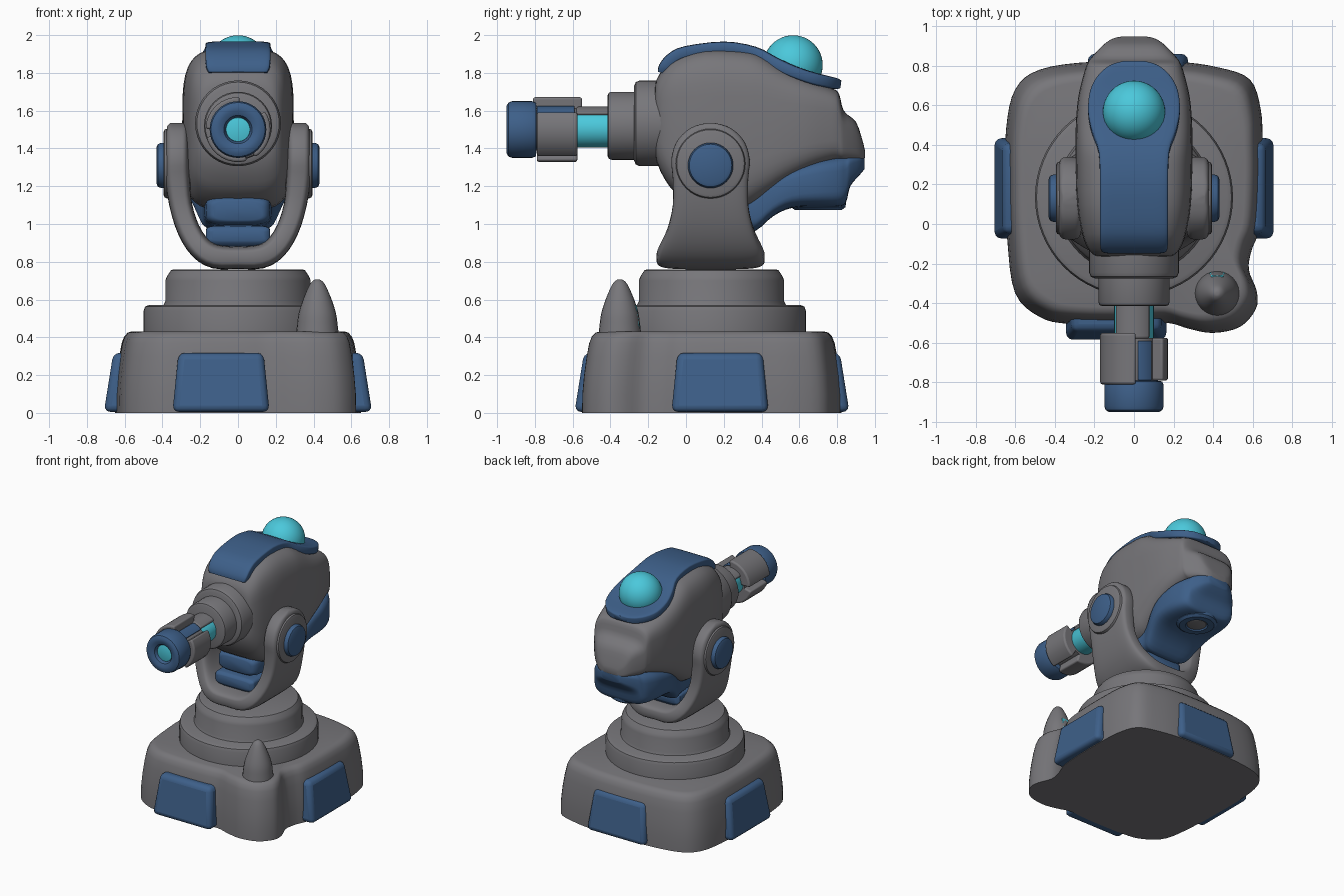
import bpy, bmesh, math
from mathutils import Vector

if "Cube" in bpy.data.objects:
    bpy.data.objects.remove(bpy.data.objects["Cube"])


def material(name, rgb):
    m = bpy.data.materials.new(name)
    m.diffuse_color = (*rgb, 1)
    m.use_nodes = True
    m.node_tree.nodes["Principled BSDF"].inputs["Base Color"].default_value = m.diffuse_color
    return m


GRAY = material("warm gray", (0.185, 0.182, 0.195))
BLUE = material("steel blue", (0.047, 0.115, 0.25))
CYAN = material("cyan glow", (0.07, 0.58, 0.71))


def finish(name, bm, mat, angle=35, bevel=0):
    bmesh.ops.recalc_face_normals(bm, faces=bm.faces[:])
    me = bpy.data.meshes.new(name)
    bm.to_mesh(me)
    bm.free()
    ob = bpy.data.objects.new(name, me)
    bpy.context.collection.objects.link(ob)
    me.materials.append(mat)
    for p in me.polygons:
        p.use_smooth = True
    me.set_sharp_from_angle(angle=math.radians(angle))
    if bevel:
        b = ob.modifiers.new("bevel", 'BEVEL')
        b.width, b.segments, b.limit_method = bevel, 3, 'ANGLE'
    return ob


def smooth(rows, n=3, closed=False):
    """Catmull-Rom interpolation of rows of numbers."""
    out, c = [], len(rows)
    for i in range(c if closed else c - 1):
        q = [rows[(i + k) % c] if closed else rows[min(max(i + k, 0), c - 1)] for k in (-1, 0, 1, 2)]
        for s in range(n):
            t = s / n
            out.append(tuple(0.5 * (2 * b + (d - a) * t + (2 * a - 5 * b + 4 * d - e) * t * t
                                    + (3 * b - a - 3 * d + e) * t ** 3) for a, b, d, e in zip(*q)))
    return out if closed else out + [rows[-1]]


def skin(name, rings, mat, angle=35):
    bm = bmesh.new()
    vs = [[bm.verts.new(p) for p in r] for r in rings]
    n = len(vs[0])
    for a, b in zip(vs, vs[1:]):
        for i in range(n):
            bm.faces.new((a[i], a[(i + 1) % n], b[(i + 1) % n], b[i]))
    bm.faces.new(vs[0])
    bm.faces.new(vs[-1])
    return finish(name, bm, mat, angle)


def ring(c, u, v, e, n=40):
    pts = []
    for i in range(n):
        a = math.tau * i / n
        x, y = math.cos(a), math.sin(a)
        pts.append(Vector(c) + Vector(u) * math.copysign(abs(x) ** (2 / e), x)
                   + Vector(v) * math.copysign(abs(y) ** (2 / e), y))
    return pts


def loft_y(name, rows, mat, e=4):
    """Rows of y, bottom z, top z, half width."""
    return skin(name, [ring((0, y, (b + t) / 2), (w, 0, 0), (0, 0, (t - b) / 2), e)
                       for y, b, t, w in smooth(rows)], mat, 50)


def lathe(name, prof, origin, axis, mat, n=40):
    """Profile of radius, height turned about an axis."""
    q = Vector(axis).to_track_quat('Z', 'Y')
    o = Vector(origin)
    rings = [[o + q @ Vector((r * math.cos(math.tau * i / n), r * math.sin(math.tau * i / n), h))
              for i in range(n)] for r, h in prof]
    return skin(name, rings, mat)


def disc(name, r, h, origin, axis, mat, c=0.02):
    return lathe(name, [(r, 0), (r, h - c), (r - 0.3 * c, h - 0.3 * c), (r - c, h)], origin, axis, mat)


def prism(name, lower, upper, mat, bevel):
    ob = skin(name, [lower, upper], mat)
    b = ob.modifiers.new("bevel", 'BEVEL')
    b.width, b.segments, b.limit_method = bevel, 3, 'ANGLE'
    return ob


# Base: rounded square with a bulging front right corner
outline = smooth([(-.646, .48), (-.65, .2), (-.64, -.08), (-.60, -.35), (-.475, -.47), (-.32, -.505),
                  (0, -.51), (.17, -.50), (.28, -.53), (.40, -.55), (.535, -.52), (.615, -.43),
                  (.62, -.34), (.58, -.23), (.595, -.13), (.635, -.02), (.65, .2), (.65, .4),
                  (.64, .58), (.585, .73), (.43, .79), (.2, .82), (-.2, .82), (-.475, .78), (-.6, .68)],
                 4, True)
levels = [(0, 1), (.1, .998), (.2, .985), (.3, .965), (.37, .945), (.405, .925), (.425, .895), (.432, .86)]
skin("base", [[(x * s, .14 + (y - .14) * s, z) for x, y in outline] for z, s in levels], GRAY, 60)

# Blue armour panels on the four sides of the base
for name, cx, cy, ang, d in (("front", -.09, -.59, -90, 0), ("right", .71, .18, 0, 0),
                             ("back", .02, .865, 90, 0), ("left", -.71, .18, 180, 0)):
    a = math.radians(ang)
    out, side = Vector((math.cos(a), math.sin(a), 0)), Vector((-math.sin(a), math.cos(a), 0))

    def quad(z, w, inset):
        c = Vector((cx, cy, z))
        return [c - out * i + side * s for i, s in ((.2, -w), (.2, w), (inset, w), (inset, -w))]
    prism(name + "_panel", quad(.005, .257, 0), quad(.318, .225, .05), BLUE, .035)

# Turntable tiers
lathe("lower_tier", [(.50, .40), (.50, .54), (.492, .562), (.47, .572)], (0, .135, 0), (0, 0, 1), GRAY, 64)
lathe("upper_tier", [(.40, .56), (.385, .59), (.385, .70), (.375, .725), (.355, .755), (.34, .76)],
      (0, .135, 0), (0, 0, 1), GRAY, 64)

# Corner spike with a small light behind it
lathe("corner_spike", smooth([(.115, .40), (.108, .46), (.098, .53), (.072, .61), (.04, .68), (.018, .703), (.004, .707)]),
      (.42, -.35, 0), (0, 0, 1), GRAY, 24)
prism("spike_light", [(x, y, .45) for x, y in ((.38, -.27), (.46, -.27), (.46, -.245), (.38, -.245))],
      [(x, y, .57) for x, y in ((.39, -.285), (.45, -.285), (.45, -.262), (.39, -.262))], CYAN, .005)

# Yoke: U-shaped sweep; rows of x, z, half depth, half thickness
arm = [(.12, .828, .285, .064), (.20, .875, .268, .062), (.262, .97, .228, .06), (.303, 1.1, .2, .06),
       (.32, 1.24, .2, .065), (.323, 1.34, .208, .065), (.323, 1.43, .183, .062),
       (.323, 1.49, .132, .056), (.323, 1.52, .08, .05), (.323, 1.535, .02, .035)]
path = smooth([(-r[0],) + r[1:] for r in reversed(arm)] + [(0, .822, .285, .06)] + arm)
rings = []
for i, (x, z, w, t) in enumerate(path):
    p, q = path[max(i - 1, 0)], path[min(i + 1, len(path) - 1)]
    n = Vector((-(q[1] - p[1]), 0, q[0] - p[0])).normalized()
    rings.append(ring((x, .13, z), (0, w, 0), n * t, 4.5))
skin("yoke", rings, GRAY, 60)

# Pivot bosses and hub caps on both arms
for s, n in ((-1, "left"), (1, "right")):
    disc(n + "_pivot_boss", .185, .05, (s * .345, .13, 1.32), (s, 0, 0), GRAY)
    disc(n + "_hub_cap", .12, .06, (s * .372, .13, 1.31), (s, 0, 0), BLUE, .025)
    disc(n + "_axle", .15, .15, (s * .2, .13, 1.31), (s, 0, 0), GRAY)

# Blue neck block in the yoke
loft_y("neck_block", [(-.06, .91, .97, .14), (-.045, .89, .985, .165), (.0, .88, .992, .17),
                      (.28, .88, .992, .17), (.315, .89, .985, .165), (.33, .91, .97, .14)], BLUE, 6)

# Head shell
loft_y("head_shell", [(-.165, 1.38, 1.72, .17), (-.155, 1.33, 1.765, .205), (-.12, 1.25, 1.82, .235),
                      (-.05, 1.16, 1.88, .262), (.1, 1.08, 1.925, .288), (.3, 1.08, 1.92, .295),
                      (.4, 1.13, 1.895, .295), (.52, 1.21, 1.825, .293), (.65, 1.28, 1.765, .28),
                      (.77, 1.325, 1.72, .25), (.81, 1.33, 1.69, .235), (.835, 1.33, 1.60, .22),
                      (.90, 1.33, 1.54, .16), (.935, 1.335, 1.44, .11), (.947, 1.35, 1.39, .06)], GRAY, 4.2)

# Blue lower jaw with a downward vent
loft_y("lower_jaw", [(-.03, 1.02, 1.12, .13), (.02, .995, 1.15, .17), (.3, .97, 1.2, .185),
                     (.37, .965, 1.18, .20), (.46, 1.04, 1.24, .235), (.56, 1.085, 1.30, .258),
                     (.7, 1.09, 1.345, .258), (.80, 1.092, 1.36, .235), (.845, 1.11, 1.365, .21),
                     (.87, 1.20, 1.365, .19), (.92, 1.26, 1.365, .13), (.945, 1.29, 1.36, .08)], BLUE, 4)
lathe("vent_rim", [(.15, 0), (.145, .07), (.125, .085), (.08, .085), (.07, .07)],
      (0, .7, 1.16), (0, 0, -1), BLUE)
disc("vent_core", .07, .015, (0, .7, 1.095), (0, 0, -1), GRAY, .004)

# Blue top plate following the crown; rows of y, z, half width, half thickness
crown = smooth([(-.125, 1.80, .155, .025), (-.115, 1.83, .168, .03), (-.075, 1.875, .172, .032),
                (0, 1.91, .172, .032), (.2, 1.934, .172, .032), (.36, 1.908, .178, .032),
                (.46, 1.855, .212, .034), (.56, 1.808, .232, .034), (.67, 1.77, .222, .034),
                (.75, 1.752, .18, .032), (.80, 1.742, .12, .028), (.82, 1.739, .06, .02)])
rings = []
for i, (y, z, w, t) in enumerate(crown):
    p, q = crown[max(i - 1, 0)], crown[min(i + 1, len(crown) - 1)]
    n = Vector((0, -(q[1] - p[1]), q[0] - p[0])).normalized()
    rings.append(ring((0, y, z), (w, 0, 0), n * t, 7))
skin("top_plate", rings, BLUE, 60)

# Cyan sensor dome
bm = bmesh.new()
bmesh.ops.create_uvsphere(bm, u_segments=40, v_segments=24, radius=.157)
bmesh.ops.translate(bm, verts=bm.verts[:], vec=(0, .567, 1.842))
finish("sensor_dome", bm, CYAN)

# Barrel: collars, glowing core, rail, clamps and muzzle
FWD = (0, -1, 0)
disc("rear_collar", .227, .175, (0, -.10, 1.533), FWD, GRAY, .03)
disc("front_collar", .18, .17, (0, -.245, 1.52), FWD, GRAY, .02)
disc("glowing_core", .10, .22, (0, -.38, 1.505), FWD, CYAN, .005)
disc("inner_barrel", .112, .26, (0, -.575, 1.5), FWD, GRAY, .005)


def sector(name, mid, width, r0, r1, y0, y1, mat):
    angs = [math.radians(mid + width * (i / 8 - .5)) for i in range(9)]
    pts = [(r1 * math.cos(a), r1 * math.sin(a)) for a in angs] + \
          [(r0 * math.cos(a), r0 * math.sin(a)) for a in reversed(angs)]
    prism(name, [(x, y0, 1.5 + z) for x, z in pts], [(x, y1, 1.5 + z) for x, z in pts], mat, .012)


sector("top_rail", 95, 95, .07, .122, -.58, -.38, GRAY)
sector("blue_inlay", 62, 36, .08, .128, -.79, -.59, BLUE)
for i, (mid, y0, y1) in enumerate(((-12, -.79, -.575), (133, -.81, -.55), (240, -.79, -.575))):
    sector("barrel_clamp_%d" % (i + 1), mid, 92, .08, .172, y0, y1, GRAY)
lathe("muzzle", [(.11, 0), (.142, .005), (.15, .025), (.15, .13), (.143, .15), (.125, .16), (.10, .16),
                 (.075, .148), (.063, .125), (.06, .09)], (0, -.79, 1.5), FWD, BLUE)
disc("muzzle_glow", .064, .03, (0, -.89, 1.5), FWD, CYAN, .004)
